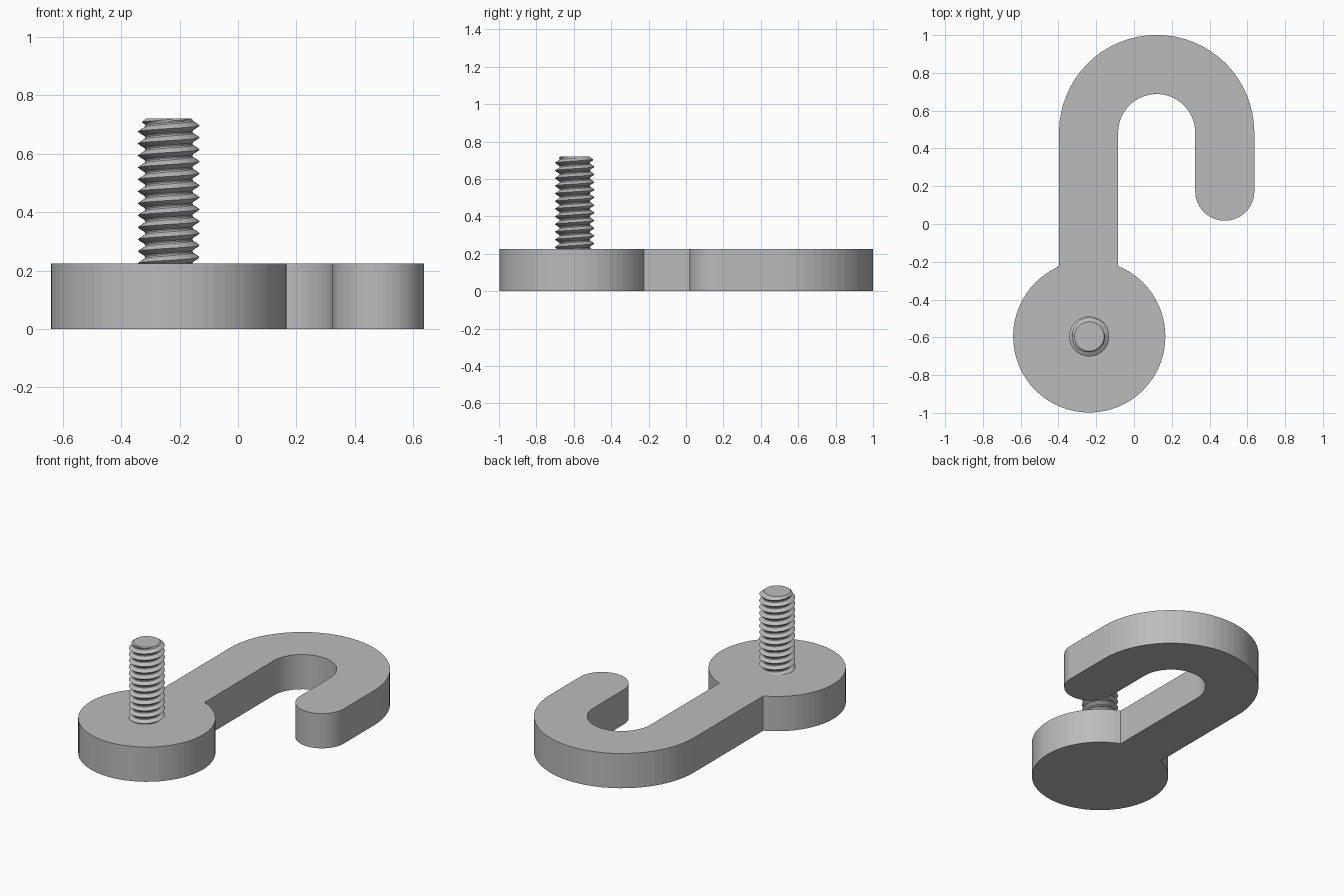
import bpy
import bmesh
from math import sin, cos, pi, radians, sqrt

cube = bpy.data.objects.get("Cube")
if cube:
    bpy.data.objects.remove(cube, do_unlink=True)

grey = bpy.data.materials.new("plain grey")
grey.use_nodes = True
COLOUR = (0.5, 0.5, 0.5, 1)
grey.diffuse_color = COLOUR
grey.node_tree.nodes["Principled BSDF"].inputs["Base Color"].default_value = COLOUR

DISC_X, DISC_Y, DISC_R = -0.237, -0.595, 0.403
THICK = 0.225
TOP = 0.72


def arc(cx, cy, r, start, end, steps):
    """Points along an arc, angles in degrees."""
    angles = [radians(start + (end - start) * i / steps) for i in range(steps + 1)]
    return [(cx + r * cos(a), cy + r * sin(a)) for a in angles]


def make_object(name, bm):
    bmesh.ops.recalc_face_normals(bm, faces=bm.faces)
    mesh = bpy.data.meshes.new(name)
    bm.to_mesh(mesh)
    bm.free()
    mesh.materials.append(grey)
    obj = bpy.data.objects.new(name, mesh)
    bpy.context.collection.objects.link(obj)
    return obj


# Hook plate: round base, straight shank, bend and rounded tip in one outline
BEND_X, BEND_Y, OUTER, INNER = 0.12, 0.484, 0.517, 0.204
half = (OUTER - INNER) / 2
shank_x = BEND_X - (OUTER + INNER) / 2
tip_x = BEND_X + (OUTER + INNER) / 2
gap = math_gap = 90 - 180 / pi * (pi / 2 - half / DISC_R) - 0.0
joint_y = DISC_Y + sqrt(DISC_R ** 2 - half ** 2)
outline = arc(DISC_X, DISC_Y, DISC_R, 90 + gap, 450 - gap, 56)
outline[0] = (shank_x - half, joint_y)
outline[-1] = (shank_x + half, joint_y)
outline += arc(BEND_X, BEND_Y, INNER, 180, 0, 32)
outline += arc(tip_x, 0.174, half, 180, 360, 32)
outline += arc(BEND_X, BEND_Y, OUTER, 0, 180, 32)

bm = bmesh.new()
face = bm.faces.new([bm.verts.new((x, y, 0)) for x, y in outline])
side = bmesh.ops.extrude_face_region(bm, geom=[face])
moved = [v for v in side["geom"] if isinstance(v, bmesh.types.BMVert)]
bmesh.ops.translate(bm, verts=moved, vec=(0, 0, THICK))
make_object("hook_plate", bm)

# Threaded stud: V-profile helix with a chamfered flat end
PITCH, ROOT_R, CREST_R, END_R = 0.041, 0.081, 0.106, 0.078
SIDES, SAMPLES = 40, 8
LOW = THICK - PITCH
PROFILE = (0, 0, 0, 1 / 3, 2 / 3, 1, 1, 2 / 3, 1 / 3)
rows = SAMPLES * (int((TOP - LOW) / PITCH) + 3)


def tooth(k):
    """Radius across one pitch: flat root, sloped flanks, narrow crest."""
    d = abs(k % SAMPLES - SAMPLES / 2)
    return CREST_R - (CREST_R - ROOT_R) * min(1, max(0, d - 0.25) / 3)


bm = bmesh.new()
grid = []
for j in range(SIDES + 1):
    a = 2 * pi * j / SIDES
    column = []
    for k in range(rows):
        z = LOW - PITCH + PITCH * (k / SAMPLES + j / SIDES)
        r = min(tooth(k), END_R + 1.4 * max(0, TOP - z))
        if z <= LOW:
            z, r = LOW, ROOT_R
        z = min(z, TOP)
        column.append(bm.verts.new((DISC_X + r * cos(a), DISC_Y + r * sin(a), z)))
    grid.append(column)
for j in range(SIDES):
    for k in range(rows - 1):
        bm.faces.new((grid[j][k], grid[j + 1][k], grid[j + 1][k + 1], grid[j][k + 1]))
bmesh.ops.remove_doubles(bm, verts=bm.verts, dist=0.0002)
bmesh.ops.holes_fill(bm, edges=[e for e in bm.edges if e.is_boundary], sides=0)
make_object("threaded_stud", bm)
